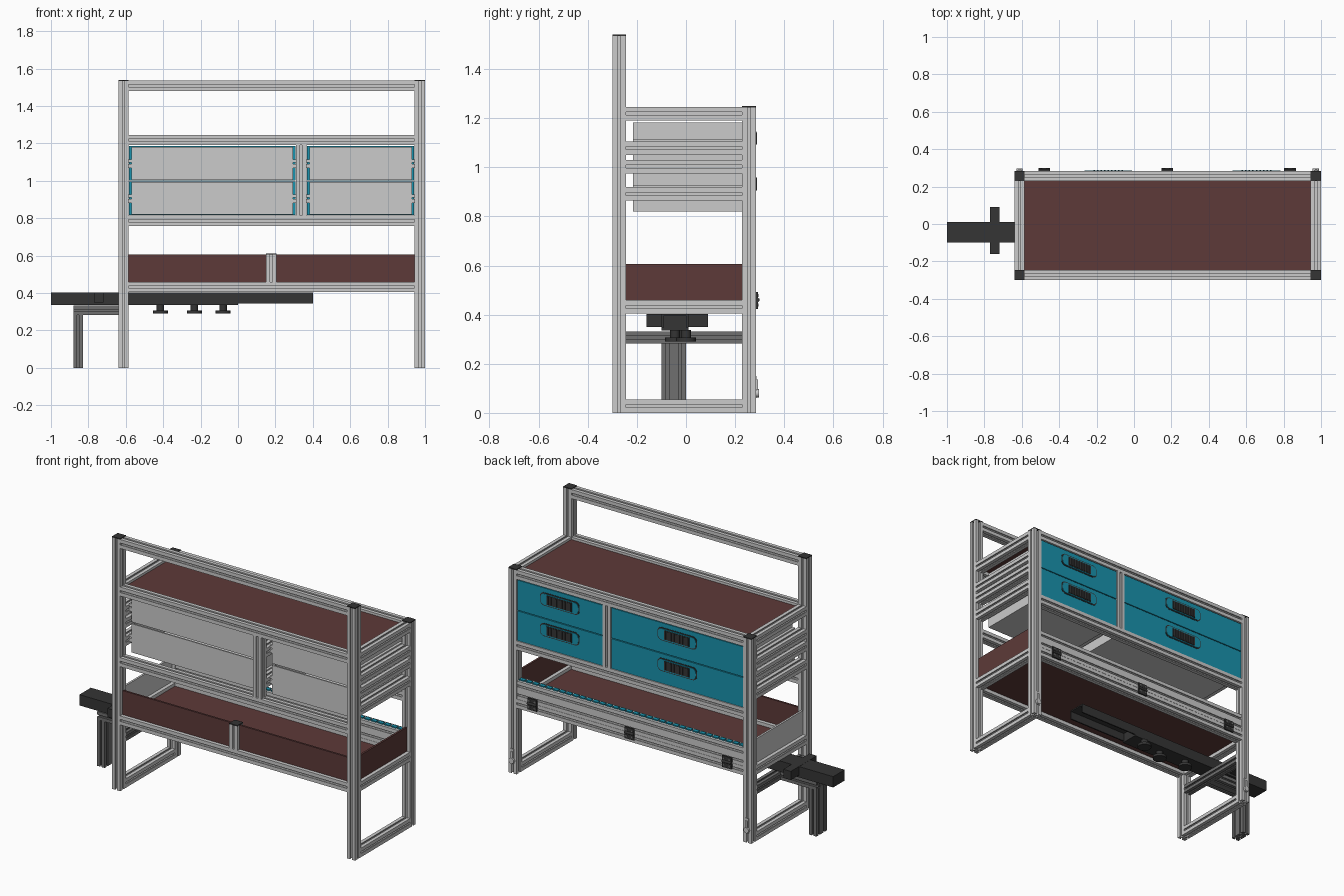
import bpy, bmesh, math
from mathutils import Vector

if "Cube" in bpy.data.objects:
    bpy.data.objects.remove(bpy.data.objects["Cube"])

def material(name, rgb):
    m = bpy.data.materials.new(name)
    m.diffuse_color = (*rgb, 1)
    m.use_nodes = True
    m.node_tree.nodes["Principled BSDF"].inputs["Base Color"].default_value = m.diffuse_color
    return m

BROWN = material("brown_board", (0.11, 0.042, 0.04))
TEAL = material("teal", (0.01, 0.29, 0.42))
BLACK = material("black", (0.035, 0.035, 0.035))
DARK = material("dark_metal", (0.16, 0.16, 0.16))

def finish(name, bm, mat=None):
    bmesh.ops.recalc_face_normals(bm, faces=bm.faces)
    me = bpy.data.meshes.new(name)
    bm.to_mesh(me)
    bm.free()
    ob = bpy.data.objects.new(name, me)
    bpy.context.collection.objects.link(ob)
    if mat:
        me.materials.append(mat)
    return ob

def box(name, x0, x1, y0, y1, z0, z1, mat=None):
    bm = bmesh.new()
    bmesh.ops.create_cube(bm, size=1)
    for v in bm.verts:
        v.co = Vector(((x0 + x1) / 2 + v.co.x * (x1 - x0), (y0 + y1) / 2 + v.co.y * (y1 - y0),
                       (z0 + z1) / 2 + v.co.z * (z1 - z0)))
    return finish(name, bm, mat)

def prism(name, axis, pts, a, b, mat=None):
    """Extrude a 2D outline along an axis from a to b."""
    i = "xyz".index(axis)
    bm = bmesh.new()
    vs = []
    for u, v in pts:
        c = [u, v]
        c.insert(i, a)
        vs.append(bm.verts.new(c))
    f = bm.faces.new(vs)
    new = bmesh.ops.extrude_face_region(bm, geom=[f])["geom"]
    d = Vector((0, 0, 0))
    d[i] = b - a
    bmesh.ops.translate(bm, verts=[g for g in new if isinstance(g, bmesh.types.BMVert)], vec=d)
    return finish(name, bm, mat)

def rail(name, axis, u, v, a, b, size=0.055, mat=None):
    """Square slotted extrusion centred on (u, v)."""
    h, k = size / 2, size / 0.055
    side = [(h, -h), (h, -.006 * k), (h - .006 * k, -.006 * k), (h - .006 * k, -.012 * k),
            (h - .011 * k, -.012 * k), (h - .017 * k, -.006 * k)]
    side += [(x, -y) for x, y in side[:0:-1]]
    pts = []
    for q in range(4):
        c, s = round(math.cos(q * math.pi / 2)), round(math.sin(q * math.pi / 2))
        pts += [(u + c * x - s * y, v + s * x + c * y) for x, y in side]
    return prism(name, axis, pts, a, b, mat)

def disc(name, axis, u, v, r, a, b, mat=None, n=24):
    pts = [(u + r * math.cos(2 * math.pi * k / n), v + r * math.sin(2 * math.pi * k / n)) for k in range(n)]
    ob = prism(name, axis, pts, a, b, mat)
    bpy.context.view_layer.objects.active = ob
    ob.select_set(True)
    bpy.ops.object.shade_smooth_by_angle()
    ob.select_set(False)
    return ob

XL, XR, YF, YB = -0.6125, 0.9725, -0.2725, 0.2565   # post centres
IN_L, IN_R, IN_F, IN_B = -0.585, 0.945, -0.245, 0.229  # clear opening
H = 0.0275

# posts with end caps
for side, x in (("left", XL), ("right", XR)):
    for end, y, top in (("front", YF, 1.54), ("back", YB, 1.25)):
        rail(f"{end}_{side}_post", "z", x, y, 0, top - 0.006)
        box(f"{end}_{side}_post_cap", x - H, x + H, y - H, y + H, top - 0.006, top, BLACK)

# long rails, front and back
for z in (1.508, 1.218, 0.787, 0.432):
    rail("front_rail", "x", YF, z, IN_L, IN_R)
    if z < 1.4:
        rail("back_rail", "x", YB, z, IN_L, IN_R)

# hinged flap above the lower back rail
for z in (0.488, 0.543):
    rail("flap_rail", "x", YB, z, IN_L + .003, IN_R - .003)
for k in range(34):
    x = IN_L + 0.005 + k * 0.045
    box("flap_strip", x, x + 0.034, YB - 0.012, YB + 0.012, 0.57, 0.577, TEAL)

# depth rails on both ends
for side, x in (("left", XL), ("right", XR)):
    for z in (1.218, 1.078, 1.003, 0.892, 0.432, 0.0275):
        rail(f"{side}_end_rail", "y", x, z, IN_F, IN_B)

# drawer divider frame
DX = 0.3375
for end, y in (("front", YF), ("back", YB)):
    rail(f"{end}_drawer_divider", "z", DX, y, 0.8145, 1.1905)
for z in (1.078, 0.892):
    rail("divider_slide_rail", "y", DX, z, IN_F, IN_B)

# boards
box("top_board", IN_L - .008, IN_R + .008, IN_F - .008, IN_B + .008, 1.213, 1.231, BROWN)
box("shelf_board", IN_L - .008, IN_R + .008, IN_F - .008, IN_B + .008, 0.427, 0.439, BROWN)
rail("short_front_post", "z", 0.178, YF, 0.4595, 0.606)
box("short_front_post_cap", 0.1505, 0.2055, YF - H, YF + H, 0.606, 0.612, BLACK)
for a, b in ((IN_L, 0.158), (0.198, IN_R)):
    box("shelf_front_panel", a, b, YF - .006, YF + .006, 0.455, 0.606, BROWN)
box("shelf_right_panel", XR - .006, XR + .006, IN_F, IN_B, 0.455, 0.606, BROWN)
box("shelf_left_panel", XL - .006, XL + .006, IN_F, IN_B, 0.455, 0.606)

# rounded plate outline for the handles
def stadium(cx, cz, w, h, r, n=5):
    pts = []
    for q, (sx, sz) in enumerate(((1, 1), (-1, 1), (-1, -1), (1, -1))):
        for k in range(n + 1):
            t = (q + k / n) * math.pi / 2
            pts.append((cx + sx * (w / 2 - r) + r * math.cos(t), cz + sz * (h / 2 - r) + r * math.sin(t)))
    return pts

# drawers: open tray, slides, front and grip
def drawer(x0, x1, z0, z1):
    a, b, y0, y1, t = x0 + 0.016, x1 - 0.016, -0.215, 0.262, 0.008
    box("drawer_bottom", a, b, y0, y1, z0, z0 + t)
    box("drawer_left_side", a, a + t, y0, y1, z0 + t, z1)
    box("drawer_right_side", b - t, b, y0, y1, z0 + t, z1)
    box("drawer_rear", a + t, b - t, y0, y0 + t, z0 + t, z1)
    zc = (z0 + z1) / 2
    for s0, s1 in ((x0, a), (b, x1)):
        box("drawer_slide", s0, s1, y0, 0.24, zc - 0.026, zc - 0.004)
        box("drawer_slide_upper", s0, s1, y0, 0.24, zc + 0.004, zc + 0.02)
    box("drawer_front", x0 + .003, x1 - .003, y1, 0.28, z0 - .003, z1 + .003, TEAL)
    cx, cz = (x0 + x1) / 2, zc + 0.025
    prism("handle_rim", "y", stadium(cx, cz, 0.268, 0.08, 0.03), 0.28, 0.282, BLACK)
    prism("handle_plate", "y", stadium(cx, cz, 0.256, 0.068, 0.026), 0.28, 0.285, TEAL)
    box("handle_grip", cx - .085, cx + .085, 0.28, 0.287, cz - .028, cz + .028, BLACK)
    for k in range(9):
        x = cx - 0.076 + k * 0.019
        box("handle_rib", x - .004, x + .004, 0.286, 0.29, cz - .024, cz + .024, BLACK)

for x0, x1 in ((IN_L, DX - H), (DX + H, IN_R)):
    drawer(x0, x1, 1.005, 1.182)
    drawer(x0, x1, 0.819, 0.994)

# flap hinges
for x in (-0.48, 0.178, 0.834):
    for z0, z1 in ((0.423, 0.457), (0.463, 0.493)):
        box("hinge_leaf", x - .031, x + .031, 0.284, 0.293, z0, z1, BLACK)
        for s in (-0.019, 0.019):
            disc("hinge_screw", "y", x + s, (z0 + z1) / 2, 0.006, 0.293, 0.296, DARK, 12)
    disc("hinge_barrel", "x", 0.292, 0.46, 0.008, x - .031, x + .031, BLACK, 16)

# small latches low on the back posts
for x in (XL, XR):
    box("latch_plate", x - .011, x + .011, 0.284, 0.288, 0.06, 0.15)
    disc("latch_button", "y", x, 0.08, 0.017, 0.284, 0.297)
    box("latch_arm", x - .006, x + .006, 0.288, 0.294, 0.09, 0.135)

# outrigger leg, arm and cross rail
rail("left_cross_rail", "y", XL, 0.307, IN_F, IN_B, 0.05, DARK)
for y in (-0.075, -0.025):
    rail("outrigger_leg", "z", -0.855, y, 0, 0.282, 0.05, DARK)
    rail("outrigger_arm", "x", y, 0.307, -0.88, XL - 0.025, 0.05, DARK)

# sliding bar with open channel at the inner end
box("slide_bar", -1.0, 0.0, -0.1, 0.01, 0.336, 0.402, BLACK)
prism("slide_channel", "x", [(-.1, .345), (-.092, .345), (-.092, .394), (.002, .394), (.002, .345),
                             (.01, .345), (.01, .402), (-.1, .402)], 0.0, 0.402, BLACK)
box("slide_crosspiece", -0.77, -0.72, -0.16, 0.09, 0.35, 0.403, BLACK)

# clamp knobs under the bar
for x, y in ((-0.415, -0.03), (-0.233, -0.045), (-0.08, 0.0)):
    disc("knob_stem", "z", x, y, 0.02, 0.305, 0.337, BLACK)
    disc("knob_grip", "z", x, y, 0.04, 0.29, 0.306, BLACK)
